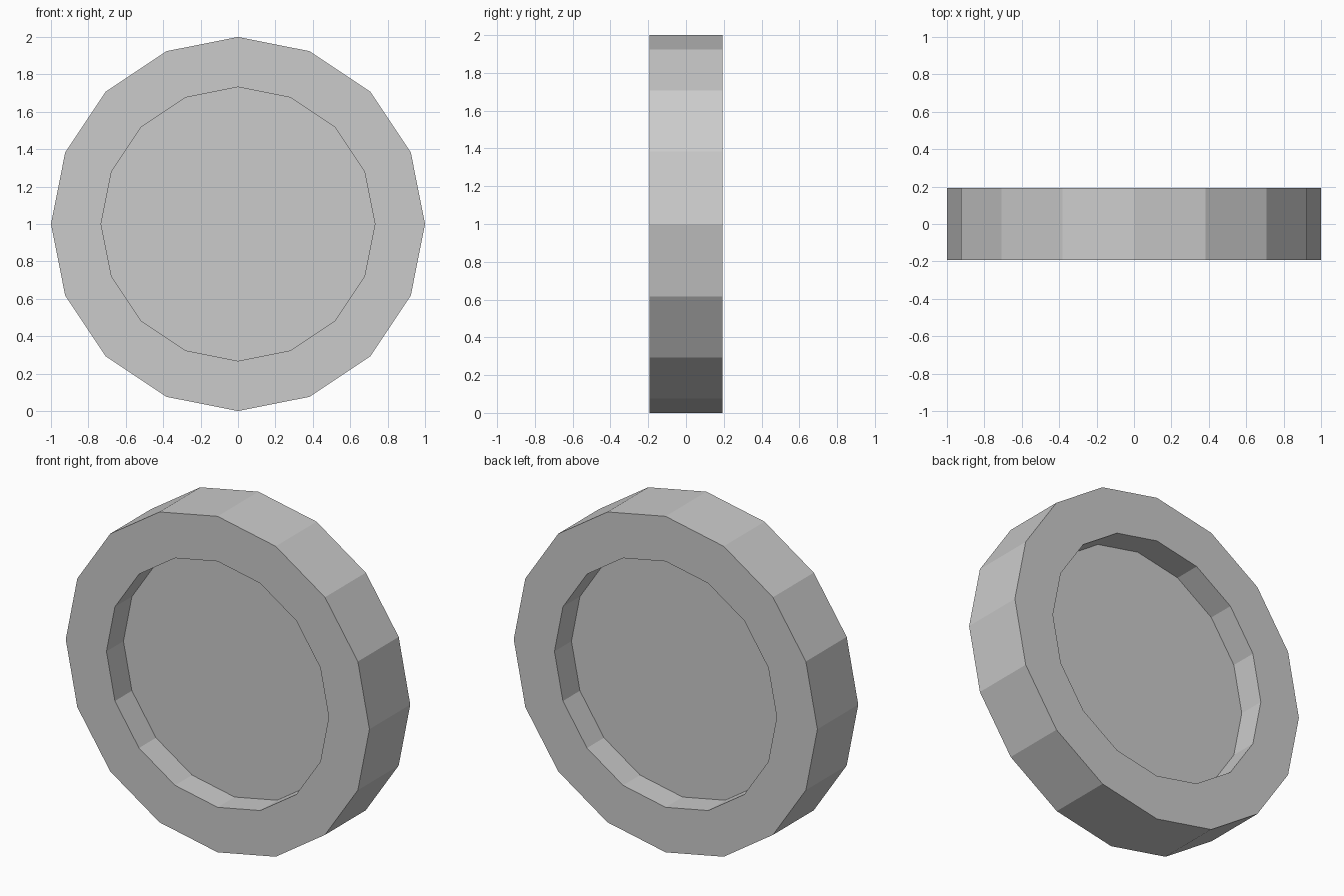
import bpy, bmesh
from math import sin, cos, pi

if "Cube" in bpy.data.objects:
    bpy.data.objects.remove(bpy.data.objects["Cube"])

SIDES = 16
HALF_W, WEB = 0.192, 0.032   # half width of rim and of recessed centre disc
R_OUT, R_IN = 1.0, 0.732

# cross-section (radius, y) from front disc, around the rim, to back disc
profile = [(R_IN, -WEB), (R_IN, -HALF_W), (R_OUT, -HALF_W),
           (R_OUT, HALF_W), (R_IN, HALF_W), (R_IN, WEB)]

bm = bmesh.new()
rings = []
for r, y in profile:
    rings.append([bm.verts.new((r * sin(2 * pi * i / SIDES), y,
                                1 + r * cos(2 * pi * i / SIDES)))
                  for i in range(SIDES)])

# rim walls
for a, b in zip(rings, rings[1:]):
    for i in range(SIDES):
        j = (i + 1) % SIDES
        bm.faces.new((a[i], a[j], b[j], b[i]))

# recessed discs on both sides
bm.faces.new(rings[0])
bm.faces.new(rings[-1])
bmesh.ops.recalc_face_normals(bm, faces=bm.faces)

mesh = bpy.data.meshes.new("wheel")
bm.to_mesh(mesh)
bm.free()
bpy.context.collection.objects.link(bpy.data.objects.new("wheel", mesh))
